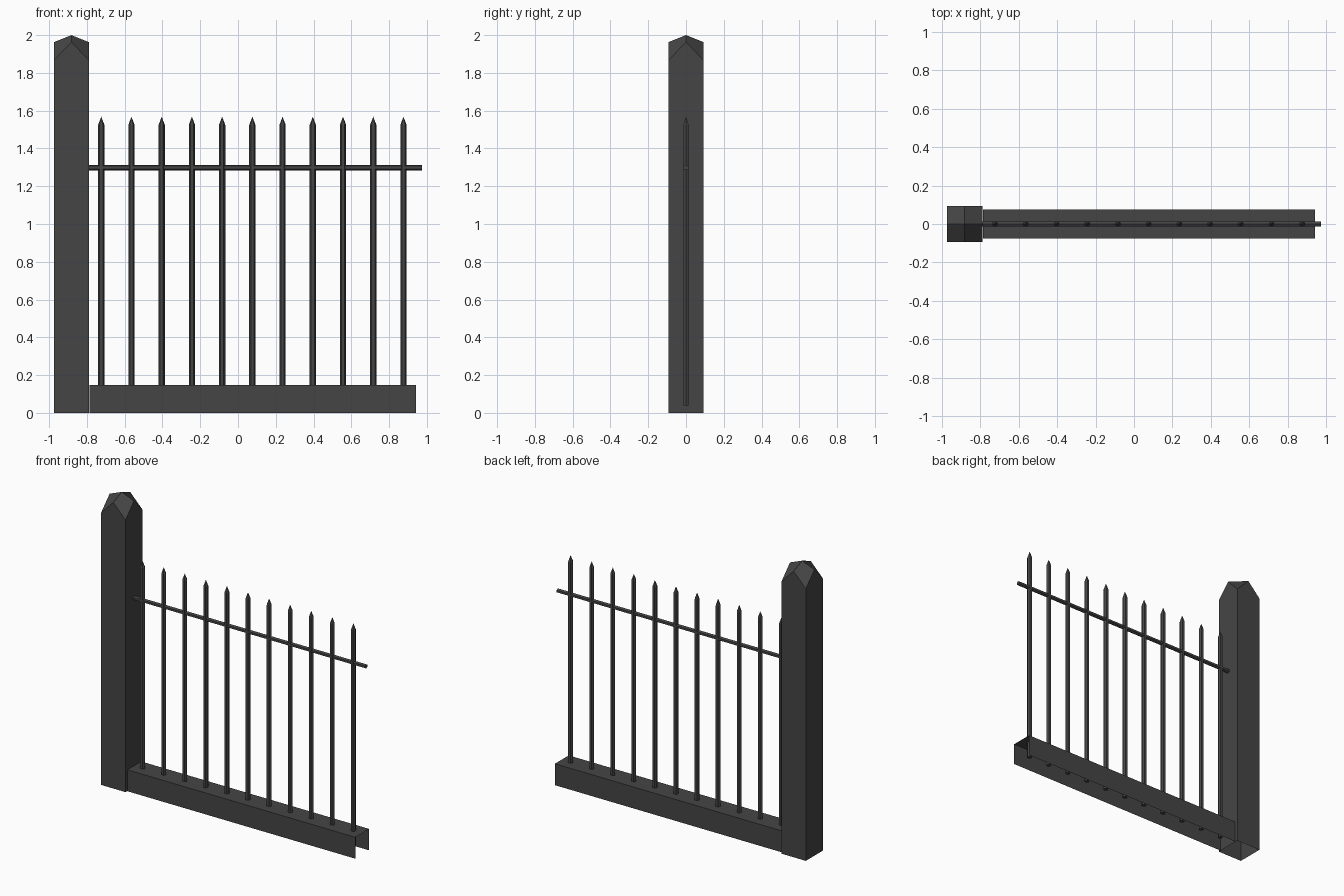
import bpy
import bmesh
from math import radians
from mathutils import Matrix, Vector

default = bpy.data.objects.get("Cube")
if default:
    bpy.data.objects.remove(default, do_unlink=True)

GREY = (0.06, 0.06, 0.06, 1)
mat = bpy.data.materials.new("dark_grey_iron")
mat.use_nodes = True
mat.diffuse_color = GREY
bsdf = mat.node_tree.nodes["Principled BSDF"]
bsdf.inputs["Base Color"].default_value = GREY
bsdf.inputs["Roughness"].default_value = 0.7


def finish(name, bm):
    bmesh.ops.recalc_face_normals(bm, faces=bm.faces)
    mesh = bpy.data.meshes.new(name)
    bm.to_mesh(mesh)
    bm.free()
    mesh.materials.append(mat)
    obj = bpy.data.objects.new(name, mesh)
    bpy.context.collection.objects.link(obj)
    return obj


def hex_rod(bm, radius, length, matrix):
    """Six-sided rod along local z, flat sides facing local y."""
    return bmesh.ops.create_cone(bm, cap_ends=True, segments=6, radius1=radius,
                                 radius2=radius, depth=length,
                                 matrix=matrix @ Matrix.Rotation(radians(30), 4, 'Z'))


# Gate post: square shaft, open underneath, with four facets meeting at a point
def make_post(x, half, corner_z, mid_z, top_z):
    bm = bmesh.new()
    corners = [(-1, -1), (1, -1), (1, 1), (-1, 1)]
    mids = [(0, -1), (1, 0), (0, 1), (-1, 0)]

    def ring(points, z):
        return [bm.verts.new((x + half * a, half * b, z)) for a, b in points]

    base = ring(corners, 0)
    shoulder = ring(corners, corner_z)
    middle = ring(mids, mid_z)
    apex = bm.verts.new((x, 0, top_z))
    for i in range(4):
        j = (i + 1) % 4
        bm.faces.new((base[i], base[j], shoulder[j], middle[i], shoulder[i]))
        bm.faces.new((shoulder[j], middle[j], apex, middle[i]))
    finish("gate_post", bm)


make_post(-0.882, 0.0925, 1.867, 1.963, 2.0)

# Base channel: folded sheet, open at the bottom and both ends
bm = bmesh.new()
section = [(-0.075, 0), (-0.075, 0.147), (0.075, 0.147), (0.075, 0)]
ends = [[bm.verts.new((x, y, z)) for y, z in section] for x in (-0.787, 0.943)]
for i in range(3):
    bm.faces.new((ends[0][i], ends[1][i], ends[1][i + 1], ends[0][i + 1]))
finish("base_channel", bm)

# Horizontal rail
bm = bmesh.new()
rail_left, rail_right = -0.797, 0.973
center = Vector(((rail_left + rail_right) / 2, 0, 1.299))
hex_rod(bm, 0.0145, rail_right - rail_left,
        Matrix.Translation(center) @ Matrix.Rotation(radians(90), 4, 'Y'))
finish("top_rail", bm)

# Pickets with pointed tips, running down into the channel
BOTTOM, SHOULDER, TIP = 0.04, 1.525, 1.568
for i in range(11):
    bm = bmesh.new()
    x = -0.724 + 0.16 * i
    hex_rod(bm, 0.0165, SHOULDER - BOTTOM,
            Matrix.Translation((x, 0, (SHOULDER + BOTTOM) / 2)))
    top = max(bm.faces, key=lambda f: f.calc_center_median().z)
    bmesh.ops.poke(bm, faces=[top])
    max(bm.verts, key=lambda v: len(v.link_edges)).co.z = TIP
    finish(f"picket_{i + 1}", bm)
